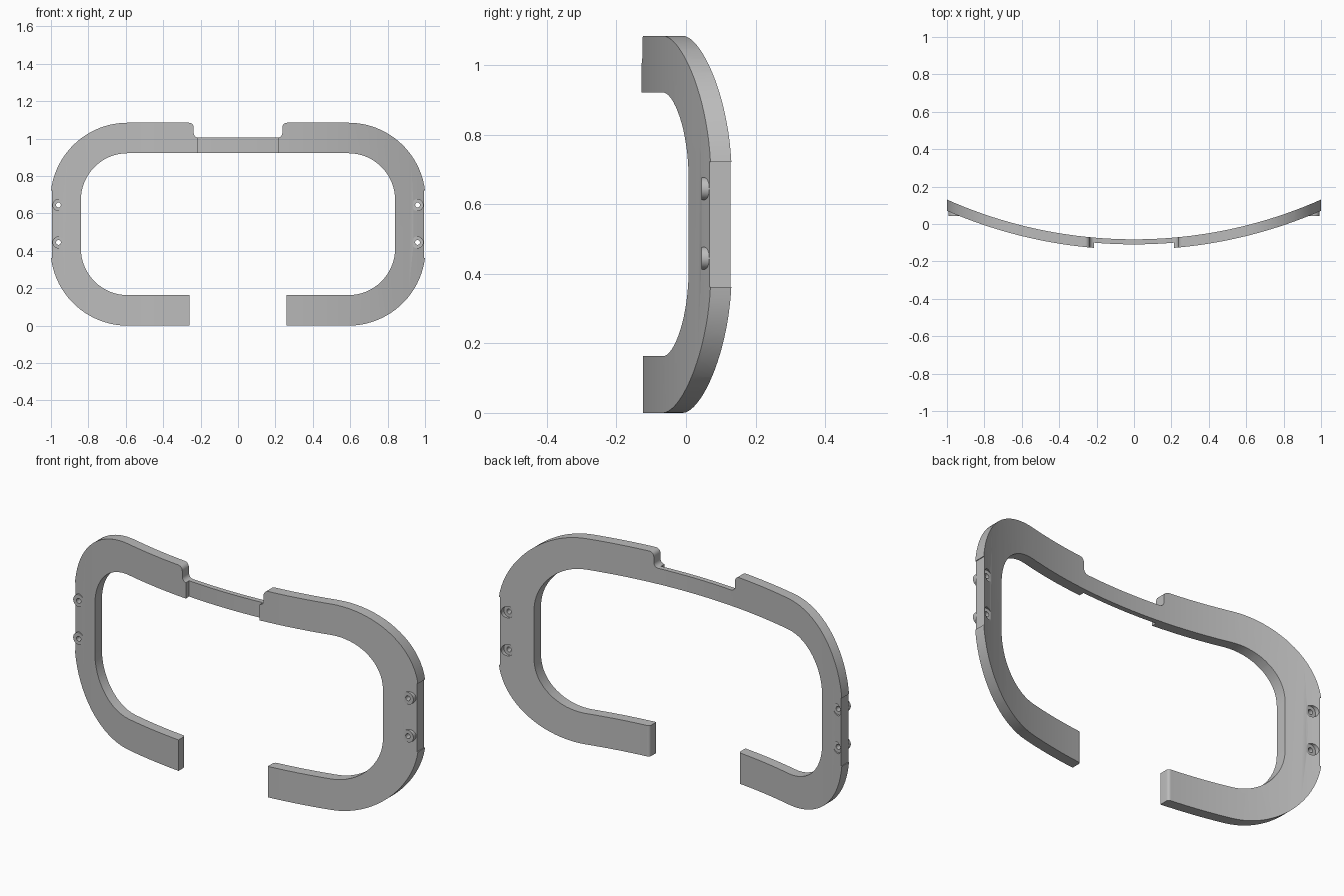
import bpy
import bmesh
from math import sin, cos, radians, sqrt, asin

if "Cube" in bpy.data.objects:
    bpy.data.objects.remove(bpy.data.objects["Cube"], do_unlink=True)

CENTRE_Y = 2.378            # axis of the curved shell
R_FRONT, R_BACK, R_BRIDGE = 2.515, 2.46, 2.487
HEIGHT, BAND = 1.085, 0.163
CORNER_X, CORNER_R = 0.59, 0.413

grey = bpy.data.materials.new("plain_grey")
grey.use_nodes = True
grey.diffuse_color = (0.5, 0.5, 0.5, 1)
grey.node_tree.nodes["Principled BSDF"].inputs["Base Color"].default_value = (0.5, 0.5, 0.5, 1)


def arc(cx, cy, r, start, end, steps):
    angles = [radians(start + (end - start) * i / steps) for i in range(steps + 1)]
    return [(cx + r * cos(a), cy + r * sin(a)) for a in angles]


def prism(name, outline, low, high, axis):
    """Extrude a 2D outline along y (outline is x, z) or z (outline is x, y)."""
    bm = bmesh.new()
    place = (lambda p: (p[0], low, p[1])) if axis == "y" else (lambda p: (p[0], p[1], low))
    face = bm.faces.new([bm.verts.new(place(p)) for p in outline])
    out = bmesh.ops.extrude_face_region(bm, geom=[face])
    move = (0, high - low, 0) if axis == "y" else (0, 0, high - low)
    bmesh.ops.translate(bm, vec=move, verts=[v for v in out["geom"] if isinstance(v, bmesh.types.BMVert)])
    bmesh.ops.recalc_face_normals(bm, faces=bm.faces)
    mesh = bpy.data.meshes.new(name)
    bm.to_mesh(mesh)
    bm.free()
    mesh.materials.append(grey)
    obj = bpy.data.objects.new(name, mesh)
    bpy.context.collection.objects.link(obj)
    return obj


def combine(target, tool, operation):
    """Apply a boolean and drop the tool object."""
    mod = target.modifiers.new("combine", "BOOLEAN")
    mod.operation, mod.solver, mod.object = operation, "EXACT", tool
    bpy.context.view_layer.update()
    graph = bpy.context.evaluated_depsgraph_get()
    mesh = bpy.data.meshes.new_from_object(target.evaluated_get(graph))
    target.modifiers.clear()
    target.data = mesh
    bpy.data.objects.remove(tool, do_unlink=True)


def shell(name, r_outer, r_inner, half_width, low, high, steps):
    """Curved sheet around the vertical axis."""
    def side(r, sign):
        a = asin(half_width / r)
        xs = [sign * (-a + 2 * a * i / steps) for i in range(steps + 1)]
        return [(r * sin(t), CENTRE_Y - r * cos(t)) for t in xs]
    return prism(name, side(r_outer, 1) + side(r_inner, -1), low, high, "z")


def mirrored(points):
    return [(-x, y) for x, y in points]


# Front outline: open ring with side flats and a notch at the top
low_z, high_z = CORNER_R, HEIGHT - CORNER_R
flat = 0.995
reach = 7                   # degrees left off each corner before the side flat
outer = [(0.26, 0)] + arc(CORNER_X, low_z, CORNER_R, -90, -reach, 20)
outer += [(flat, 0.362), (flat, HEIGHT - 0.362)]
outer += arc(CORNER_X, high_z, CORNER_R, reach, 90, 20)
outer += arc(0.262, HEIGHT - 0.025, 0.025, 90, 180, 6)
outer += arc(0.212, 1.03, 0.025, 0, -90, 6)
inner_r = CORNER_R - BAND
inner = [(0.26, BAND)] + arc(CORNER_X, low_z, inner_r, -90, 0, 16)
inner += arc(CORNER_X, high_z, inner_r, 0, 90, 16)
outline = outer + mirrored(outer[::-1]) + mirrored(inner) + inner[::-1]

frame = shell("curved_frame", R_FRONT, R_BACK, 1.1, -0.1, 1.2, 44)
combine(frame, prism("outline_tool", outline, -0.5, 0.5, "y"), "INTERSECT")

# Recessed front of the thin top bridge
combine(frame, shell("recess_tool", R_FRONT + 0.1, R_BRIDGE, 0.215, 0.8, 1.2, 12), "DIFFERENCE")

for sign in (1, -1):
    # Rounded back edge of the lower ends
    round_cut = arc(0.275, -0.0816, 0.015, 180, 90, 6)
    round_cut = [(0.25, -0.0816)] + round_cut + [(0.275, -0.05), (0.25, -0.05)]
    round_cut = [(sign * x, y) for x, y in round_cut]
    combine(frame, prism("round_tool", round_cut, -0.1, 0.3, "z"), "DIFFERENCE")
    # Screw bosses in front, flat seats behind, holes through
    for z in (0.445, 0.645):
        x = sign * 0.96
        for r, near, far, operation in ((0.032, 0.044, 0.09, "UNION"),
                                        (0.03, 0.103, 0.3, "DIFFERENCE"),
                                        (0.013, -0.1, 0.3, "DIFFERENCE")):
            ring = arc(x, z, r, 0, 360, 24)[:-1]
            combine(frame, prism("screw_tool", ring, near, far, "y"), operation)

bpy.ops.object.select_all(action="DESELECT")
frame.select_set(True)
bpy.context.view_layer.objects.active = frame
bpy.ops.object.shade_smooth_by_angle(angle=radians(30))
